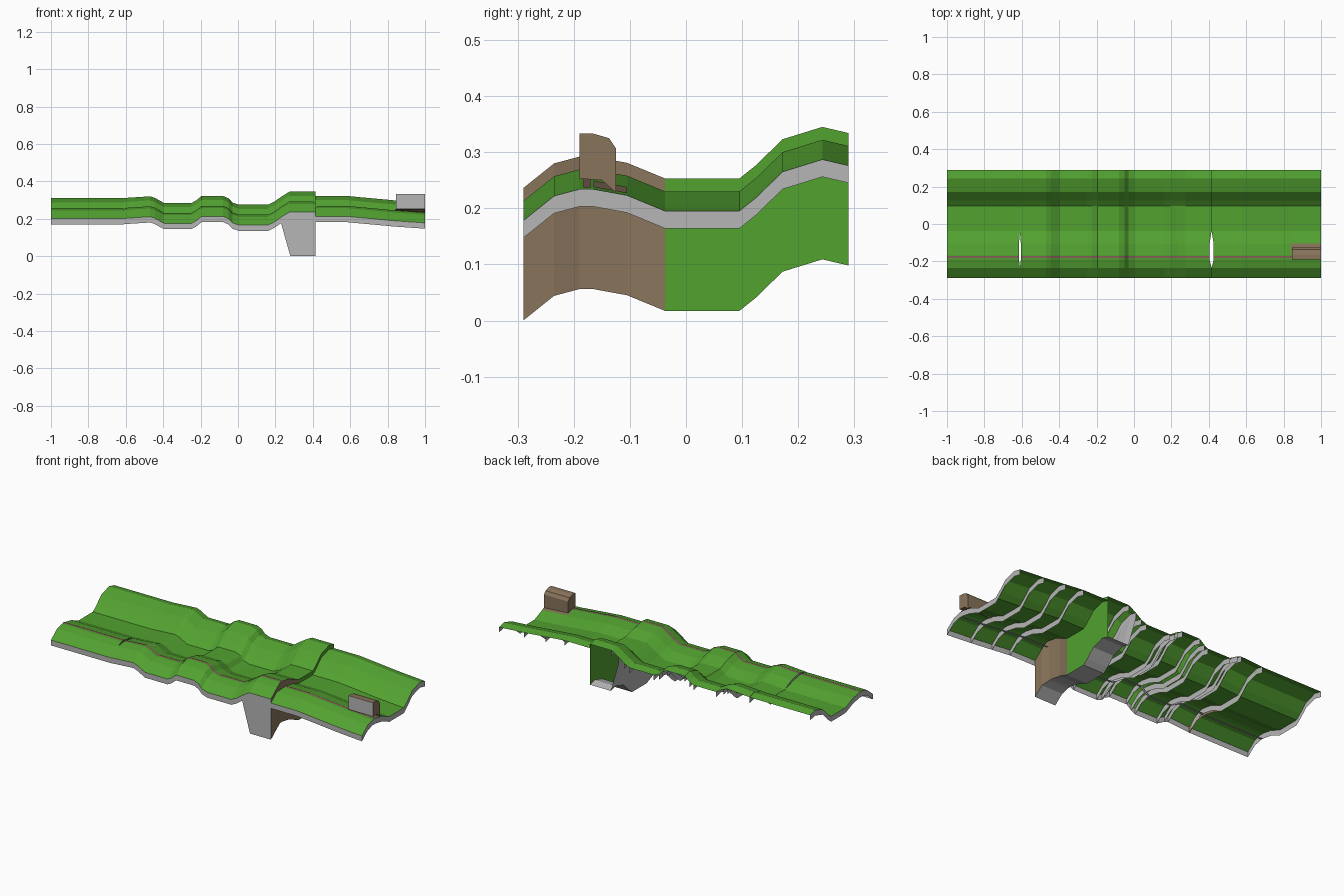
import bpy, bmesh

if "Cube" in bpy.data.objects:
    bpy.data.objects.remove(bpy.data.objects["Cube"])

def mat(name, c):
    m = bpy.data.materials.new(name)
    m.diffuse_color = (*c, 1)
    m.use_nodes = True
    m.node_tree.nodes["Principled BSDF"].inputs["Base Color"].default_value = m.diffuse_color
    return m

GREEN = mat("grass_green", (0.085, 0.36, 0.03))
GRAY = mat("plain_gray", (0.47, 0.47, 0.47))
BROWN = mat("earth_brown", (0.25, 0.175, 0.105))
SLOT = mat("stripe_rose_brown", (0.23, 0.11, 0.10))

# cross-section of the ground (y, z) at the right-hand end
PROF = [(-.29, .178), (-.235, .222), (-.19, .234), (-.165, .234), (-.105, .223),
        (-.037, .195), (.095, .195), (.125, .219), (.172, .265), (.243, .287), (.29, .276)]
BULGE = (2, 3, 4)   # profile points pulled back at the see-through slits
LOW = -.178         # height offset of the deep block's underside

# lengthwise stations (x, height offset), split where the ground is cut
LEFT = [(-1, .023), (-.61, .023)]
MID = [(-.61, .024), (-.47, .033), (-.445, .025), (-.395, -.003), (-.25, -.003), (-.225, .01),
       (-.195, .035), (-.08, .035), (-.05, .022), (-.03, 0), (.005, -.012), (.16, -.012),
       (.195, .005), (.23, .03), (.275, .058), (.415, .058)]
RIGHT = [(.415, .035), (.58, .035), (.7, .024), (.84, .011), (1, 0)]

def grid(name, rows, mats, rule=None):
    """Skin a list of equal-length point rows."""
    bm = bmesh.new()
    vs = [[bm.verts.new(p) for p in r] for r in rows]
    for a, b in zip(vs, vs[1:]):
        for i in range(len(a) - 1):
            f = bm.faces.new((a[i], b[i], b[i + 1], a[i + 1]))
            if rule:
                f.material_index = rule(f.calc_center_median())
    me = bpy.data.meshes.new(name)
    bm.to_mesh(me)
    bm.free()
    for m in mats:
        me.materials.append(m)
    ob = bpy.data.objects.new(name, me)
    bpy.context.collection.objects.link(ob)
    return ob

def section(x, dz, pull=0):
    return [(x + (pull if i in BULGE else 0), y, z + dz) for i, (y, z) in enumerate(PROF)]

def earth_rule(c):
    return 1 if c.y < -.037 else 0

def ground_z(y):
    for (y0, z0), (y1, z1) in zip(PROF, PROF[1:]):
        if y0 <= y <= y1:
            return z0 + (z1 - z0) * (y - y0) / (y1 - y0)

# ground sheets, front skirts, ribs and stripe for each stretch
for name, st, p0, p1 in (("left", LEFT, 0, -.005), ("middle", MID, .005, -.011), ("right", RIGHT, .011, 0)):
    last = len(st) - 1
    pulls = [p0 if i == 0 else p1 if i == last else 0 for i in range(last + 1)]
    secs = [section(x, dz, p) for (x, dz), p in zip(st, pulls)]
    grid(name + "_ground", [s[::-1] for s in secs][::-1], [GREEN])
    y, z = PROF[0]
    grid(name + "_front_skirt", [[(x, y, z + dz - .031) for x, dz in st],
                                 [(x, y, z + dz) for x, dz in st]][::-1], [GRAY])
    for i, (x, dz) in enumerate(st):
        if x == .415 or (name == "left" and i == last):
            continue
        grid(f"{name}_rib_{i}", [section(x, dz, pulls[i]), section(x, dz - .031, pulls[i])][::-1], [GRAY])
    # painted stripe on top and channel strip below
    for part, off, m in (("stripe", .003, SLOT), ("channel", -.031, GRAY)):
        grid(f"{name}_{part}", [[(x + p, -.183, .234 + dz + off) for (x, dz), p in zip(st, pulls)],
                                [(x + p, -.170, .234 + dz + off) for (x, dz), p in zip(st, pulls)]][::-1], [m])

# cut faces at the two steps: brown on the front half, green behind
grid("left_step_wall", [section(-.61, -.012, -.005), section(-.61, .023, -.005)], [GREEN, BROWN], earth_rule)
grid("block_end_wall", [section(.415, LOW, -.011), section(.415, .058, -.011)], [GREEN, BROWN], earth_rule)

# deep block: sloped underside and front panel
grid("block_underside", [section(.23, -.001), section(.28, LOW), section(.415, LOW, -.011)], [GRAY])
y, z = PROF[0]
grid("block_front", [[(.23, y, z - .001), (.28, y, z + LOW), (.415, y, z + LOW)],
                     [(.23, y, z + .028), (.28, y, z + .058), (.415, y, z + .058)]], [GRAY])

# small hut at the right-hand end: gray front, brown shell
OUT = [(-.19, .253), (-.19, .333), (-.165, .333), (-.137, .325), (-.125, .307), (-.125, .228), (-.15, .25)]
bm = bmesh.new()
a = [bm.verts.new((.845, y, z)) for y, z in OUT]
b = [bm.verts.new((1, y, z)) for y, z in OUT]
bm.faces.new(a)
bm.faces.new(b[::-1])
n = len(OUT)
for i in range(n):
    j = (i + 1) % n
    f = bm.faces.new((a[i], b[i], b[j], a[j]))
    f.material_index = 1 if i == 0 else 0
bmesh.ops.recalc_face_normals(bm, faces=bm.faces)
me = bpy.data.meshes.new("hut")
bm.to_mesh(me)
bm.free()
me.materials.append(BROWN)
me.materials.append(GRAY)
bpy.context.collection.objects.link(bpy.data.objects.new("hut", me))

# earth patch the hut stands on
ys = [-.165, -.135, -.105]
grid("hut_ground_patch", [[(x, y, ground_z(y) + dz + .004) for y in ys] for x, dz in ((1, 0), (.84, .011))][::-1],
     [BROWN])
